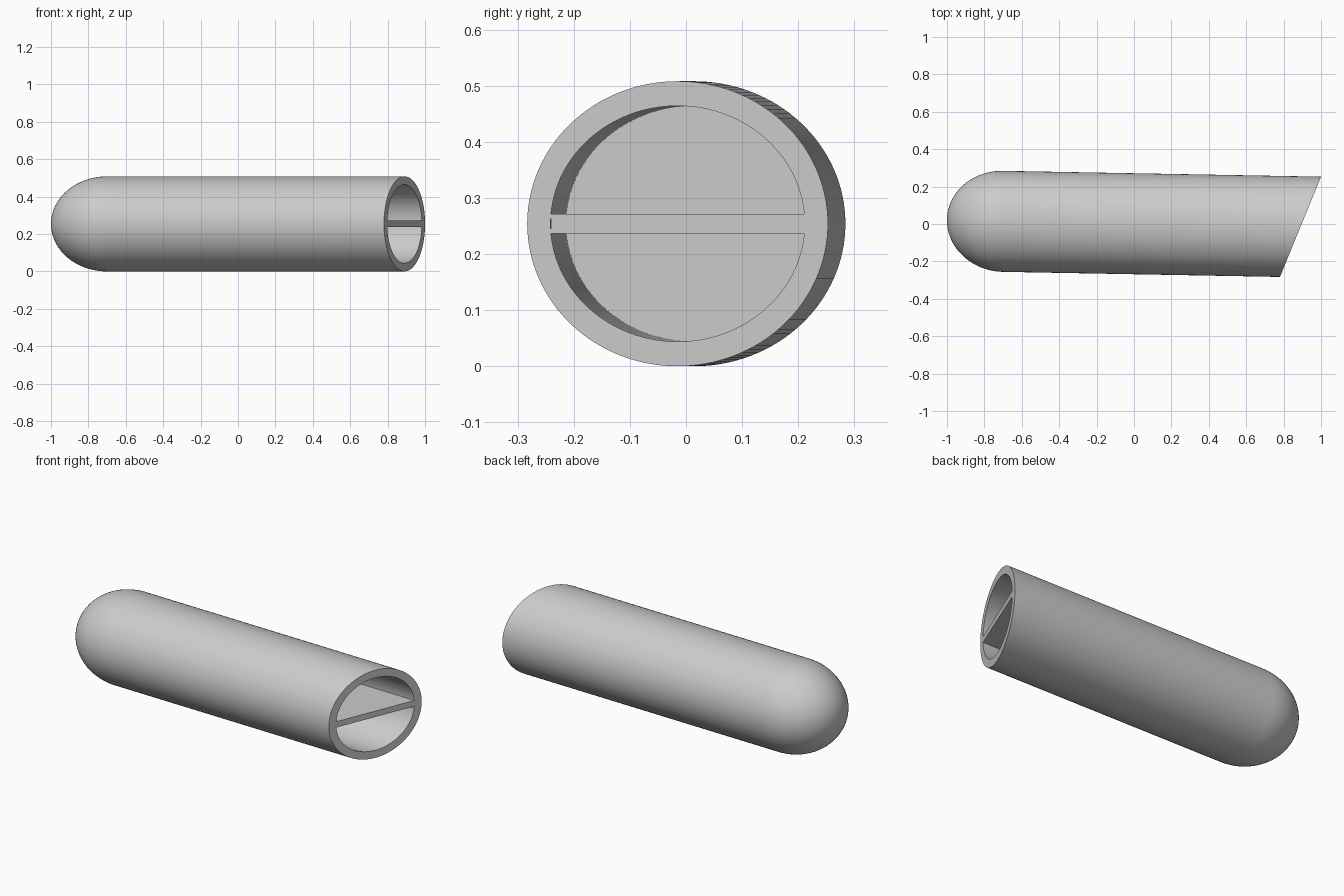
import bpy, bmesh, math

default = bpy.data.objects.get("Cube")
if default:
    bpy.data.objects.remove(default, do_unlink=True)

grey = bpy.data.materials.new("plain_grey")
grey.use_nodes = True
colour = (0.6, 0.6, 0.6, 1)
grey.diffuse_color = colour
grey.node_tree.nodes["Principled BSDF"].inputs["Base Color"].default_value = colour

SEGMENTS = 128
MID_Z = 0.254
OUTER = (0.27, 0.254)     # half width, half height
INNER = (0.228, 0.21)
BASE_X = -0.7             # where the dome meets the tube
SLOPE, OFFSET = -0.0183, 0.0013   # slight sideways lean of the axis
CUT = 0.41                # slant of the open end


def place(x, side, up):
    """Point at offset (side, up) from the leaning axis."""
    return (x, OFFSET + SLOPE * x + side, MID_Z + up)


def cut_x(side):
    """X of the slanted end plane at a sideways offset from the axis."""
    return (0.78 + CUT * (0.2853 + side)) / (1 - SLOPE * CUT)


def ring(bm, size, x=None, scale=1):
    """Elliptical ring at x, or on the slanted end when x is None."""
    verts = []
    for i in range(SEGMENTS):
        a = 2 * math.pi * i / SEGMENTS
        side, up = size[0] * scale * math.cos(a), size[1] * scale * math.sin(a)
        verts.append(bm.verts.new(place(cut_x(side) if x is None else x, side, up)))
    return verts


def bridge(bm, first, second):
    for i in range(SEGMENTS):
        j = (i + 1) % SEGMENTS
        bm.faces.new((first[i], first[j], second[j], second[i]))


def finish(bm, name):
    bmesh.ops.recalc_face_normals(bm, faces=bm.faces)
    mesh = bpy.data.meshes.new(name)
    bm.to_mesh(mesh)
    bm.free()
    mesh.materials.append(grey)
    obj = bpy.data.objects.new(name, mesh)
    bpy.context.collection.objects.link(obj)
    bpy.ops.object.select_all(action="DESELECT")
    obj.select_set(True)
    bpy.context.view_layer.objects.active = obj
    bpy.ops.object.shade_smooth_by_angle(angle=math.radians(30))


# Hollow tube with a slanted open end
bm = bmesh.new()
loops = [ring(bm, OUTER, BASE_X), ring(bm, OUTER), ring(bm, INNER), ring(bm, INNER, BASE_X)]
for k in range(4):
    bridge(bm, loops[k], loops[(k + 1) % 4])
finish(bm, "tube")

# Solid rounded end, whose flat back closes the tube
bm = bmesh.new()
STEPS = 24
previous = ring(bm, OUTER, BASE_X)
bm.faces.new(previous)
for k in range(1, STEPS):
    t = math.pi / 2 * k / STEPS
    current = ring(bm, OUTER, BASE_X - 0.3 * math.sin(t), math.cos(t))
    bridge(bm, previous, current)
    previous = current
tip = bm.verts.new(place(-1, 0, 0))
for i in range(SEGMENTS):
    bm.faces.new((previous[i], previous[(i + 1) % SEGMENTS], tip))
finish(bm, "rounded_end")

# Flat wall dividing the bore, flush with the slanted end
bm = bmesh.new()
bmesh.ops.create_cube(bm, size=2)
for v in bm.verts:
    side = 0.2275 * v.co.y
    v.co = place(cut_x(side) if v.co.x > 0 else BASE_X, side, 0.017 * v.co.z)
finish(bm, "divider")
